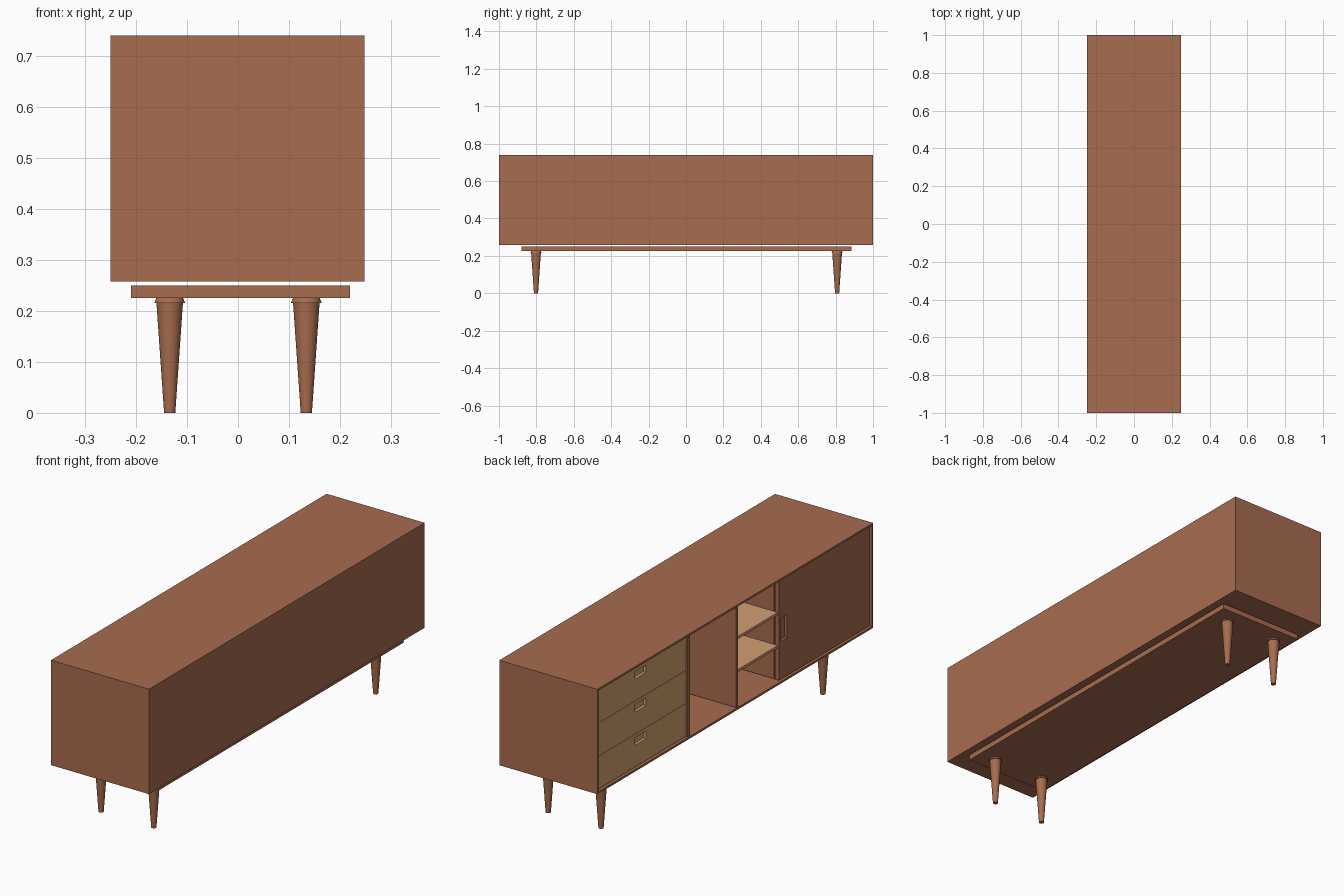
import bpy, bmesh, math

if "Cube" in bpy.data.objects:
    bpy.data.objects.remove(bpy.data.objects["Cube"])


def material(name, rgb):
    m = bpy.data.materials.new(name)
    m.diffuse_color = (*rgb, 1)
    m.use_nodes = True
    m.node_tree.nodes["Principled BSDF"].inputs["Base Color"].default_value = m.diffuse_color
    return m


BROWN = material("brown wood", (0.392, 0.150, 0.078))
YELLOW = material("yellow oak", (0.640, 0.370, 0.156))
TAN = material("tan wood", (0.651, 0.342, 0.171))


def finish(name, bm, mat):
    bmesh.ops.recalc_face_normals(bm, faces=bm.faces)
    me = bpy.data.meshes.new(name)
    bm.to_mesh(me)
    bm.free()
    me.materials.append(mat)
    ob = bpy.data.objects.new(name, me)
    bpy.context.collection.objects.link(ob)
    return ob


def box_bm(x, y, z):
    bm = bmesh.new()
    bmesh.ops.create_cube(bm, size=1)
    for v in bm.verts:
        v.co = [(a + b) / 2 + c * (b - a) for c, (a, b) in zip(v.co, (x, y, z))]
    return bm


def box(name, x, y, z, mat=BROWN):
    return finish(name, box_bm(x, y, z), mat)


def pocket(ob, x, y, z):
    """Cut a recessed finger pull into a panel."""
    cutter = box(ob.name + "_cutter", x, y, z, ob.data.materials[0])
    cutter.hide_render = True
    cutter.hide_viewport = True
    cutter.display_type = 'WIRE'
    mod = ob.modifiers.new("finger_pull", 'BOOLEAN')
    mod.object = cutter
    mod.operation = 'DIFFERENCE'
    mod.solver = 'EXACT'


WALL, FACE, BACK = 0.013, -0.25, 0.248
Z0, Z1 = 0.258, 0.74

# Case: a box hollowed from its -x side
bm = box_bm((FACE, BACK), (-1, 1), (Z0, Z1))
bm.normal_update()
opening = min(bm.faces, key=lambda f: f.calc_center_median().x)
bmesh.ops.inset_region(bm, faces=[opening], thickness=WALL)
res = bmesh.ops.extrude_face_region(bm, geom=[opening])
bmesh.ops.translate(bm, vec=(BACK - FACE - WALL, 0, 0),
                    verts=[v for v in res["geom"] if isinstance(v, bmesh.types.BMVert)])
if opening.is_valid:
    bmesh.ops.delete(bm, geom=[opening], context='FACES_ONLY')
finish("case", bm, BROWN)

# Dividers
zi, zt, xb = Z0 + WALL, Z1 - WALL, BACK - WALL
box("drawer_divider", (FACE + 0.001, xb), (0.328, 0.343), (zi, zt))
box("middle_divider", (FACE + 0.001, xb), (-0.022, -0.007), (zi, zt))
box("door_divider", (-0.215, xb), (-0.345, -0.330), (zi, zt))

# Shelves, dividing the niche into three
third = (zt - zi) / 3
for i in (1, 2):
    z = zi + third * i
    box(f"shelf_{i}", (-0.235, xb), (-0.330, -0.022), (z - 0.006, z + 0.006), TAN)

# Drawer fronts with finger pulls
for i in range(3):
    z = zi + third * i
    top = z + third - 0.001
    d = box(f"drawer_front_{i + 1}", (-0.242, -0.222), (0.344, 0.986),
            (z + 0.001, top), YELLOW)
    pocket(d, (-0.30, -0.229), (0.635, 0.715), (top - 0.05, top - 0.016))

# Sliding door with upright finger pull
door = box("sliding_door", (-0.242, -0.222), (-0.986, -0.328), (zi, zt))
pocket(door, (-0.30, -0.229), (-0.388, -0.345), (0.445, 0.55))

# Base plate
box("base_plate", (-0.21, 0.22), (-0.88, 0.885), (0.225, 0.25))

# Turned legs with flared collars
PROFILE = [(0.011, 0), (0.026, 0.216), (0.030, 0.216), (0.026, 0.226)]
SIDES = 32
for x in (-0.134, 0.134):
    for y in (-0.802, 0.808):
        bm = bmesh.new()
        rings = [[bm.verts.new((x + r * math.cos(2 * math.pi * k / SIDES),
                                y + r * math.sin(2 * math.pi * k / SIDES), z))
                  for k in range(SIDES)] for r, z in PROFILE]
        for a, b in zip(rings, rings[1:]):
            for k in range(SIDES):
                n = (k + 1) % SIDES
                bm.faces.new((a[k], a[n], b[n], b[k]))
        bm.faces.new(rings[0])
        bm.faces.new(rings[-1])
        leg = finish("leg", bm, BROWN)
        bpy.ops.object.select_all(action='DESELECT')
        leg.select_set(True)
        bpy.context.view_layer.objects.active = leg
        bpy.ops.object.shade_smooth_by_angle(angle=math.radians(30))
